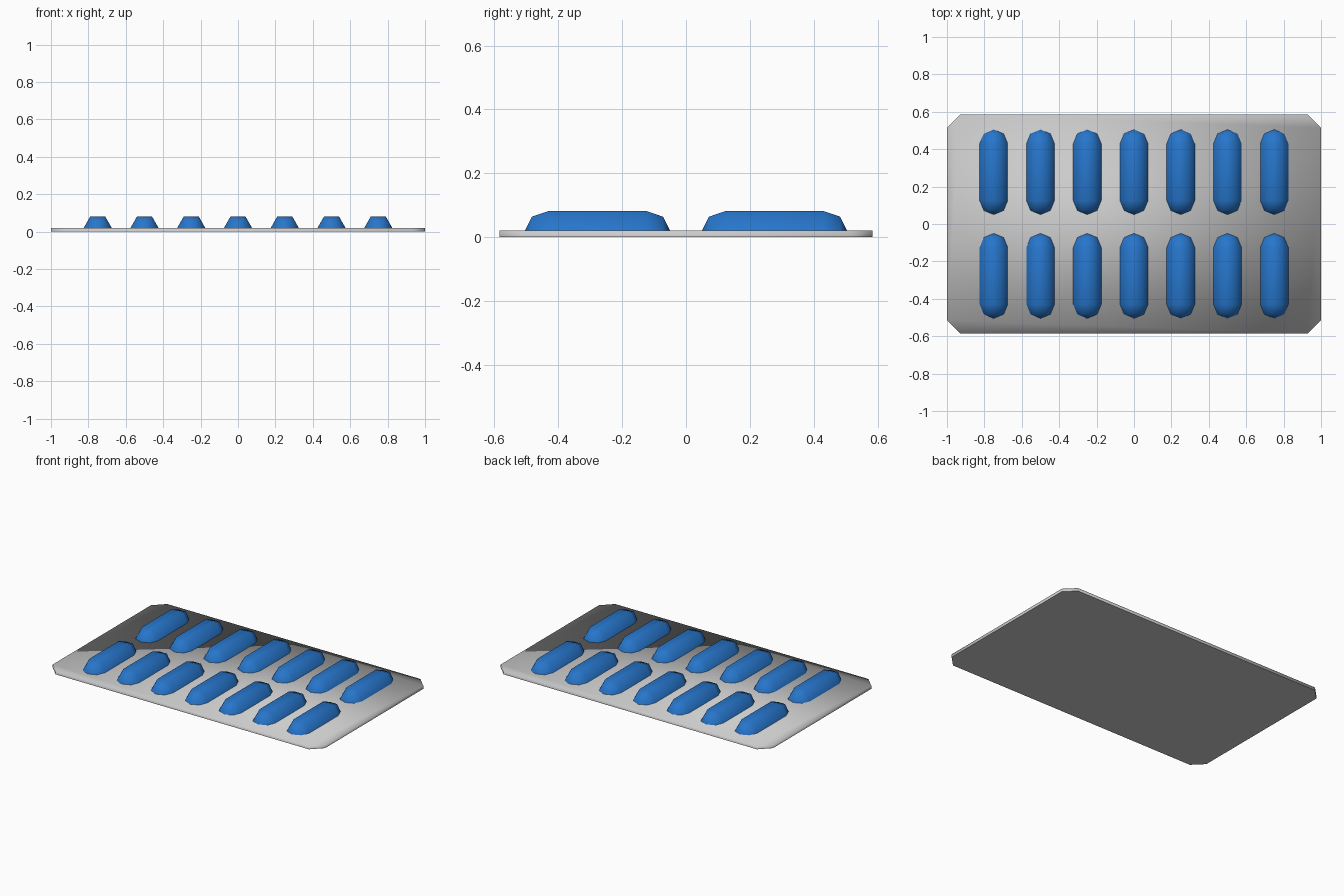
import bpy, bmesh, math

if "Cube" in bpy.data.objects:
    bpy.data.objects.remove(bpy.data.objects["Cube"])


def material(name, colour):
    m = bpy.data.materials.new(name)
    m.diffuse_color = (*colour, 1)
    m.use_nodes = True
    m.node_tree.nodes["Principled BSDF"].inputs["Base Color"].default_value = m.diffuse_color
    return m


def make_object(name, bm, mat):
    bmesh.ops.recalc_face_normals(bm, faces=bm.faces)
    mesh = bpy.data.meshes.new(name)
    bm.to_mesh(mesh)
    bm.free()
    mesh.materials.append(mat)
    obj = bpy.data.objects.new(name, mesh)
    bpy.context.collection.objects.link(obj)
    return obj


foil = material("foil grey", (0.6, 0.6, 0.6))
blue = material("capsule blue", (0.02, 0.18, 0.6))

# Backing sheet: thin plate with clipped corners, soft top rim, crisp underside
T, HX, HY, CUT = 0.02, 1.0, 0.585, 0.07
bm = bmesh.new()
outline = [(HX, -HY + CUT), (HX, HY - CUT), (HX - CUT, HY), (-HX + CUT, HY),
           (-HX, HY - CUT), (-HX, -HY + CUT), (-HX + CUT, -HY), (HX - CUT, -HY)]
low = [bm.verts.new((x, y, 0)) for x, y in outline]
top = [bm.verts.new((x, y, T)) for x, y in outline]
bottom = bm.faces.new(low[::-1])
bm.faces.new(top)
for i in range(8):
    j = (i + 1) % 8
    bm.faces.new((low[i], low[j], top[j], top[i]))
for f in bm.faces:
    f.smooth = f is not bottom
for e in bottom.edges:
    e.smooth = False
make_object("backing_sheet", bm, foil)

# Pill pocket: half of a faceted capsule lying along y
R, HALF, H = 0.075, 0.2275, 0.062
SECTION = [(-1, 0), (-0.53, 1), (0.53, 1), (1, 0)]


def pocket(name, cx, cy):
    bm = bmesh.new()
    straight, k = HALF - R, math.sqrt(0.5)
    rings = []
    for y, s in ((-straight - R * k, k), (-straight, 1), (straight, 1), (straight + R * k, k)):
        rings.append([bm.verts.new((cx + u * R * s, cy + y, T + v * H * s)) for u, v in SECTION])
    for a, b in zip(rings, rings[1:]):
        for i in range(3):
            bm.faces.new((a[i], a[i + 1], b[i + 1], b[i]))
    # pointed end caps
    for ring, y in ((rings[0], -HALF), (rings[-1], HALF)):
        tip = bm.verts.new((cx, cy + y, T))
        for i in range(3):
            bm.faces.new((ring[i], ring[i + 1], tip))
    # flat base resting on the sheet
    bm.faces.new([e for e in bm.verts if False] or
                 [r[0] for r in rings] + [bm.verts[:][-1]] + [r[3] for r in rings[::-1]] + [bm.verts[:][16]])
    for f in bm.faces:
        f.smooth = True
    for e in bm.edges:
        if all(abs(v.co.z - T) < 1e-6 for v in e.verts):
            e.smooth = False
    make_object(name, bm, blue)


# Two rows of seven pockets
for row, cy in (("front", -0.2775), ("back", 0.2775)):
    for i in range(7):
        pocket(f"{row}_pocket_{i + 1}", (i - 3) * 0.25, cy)
